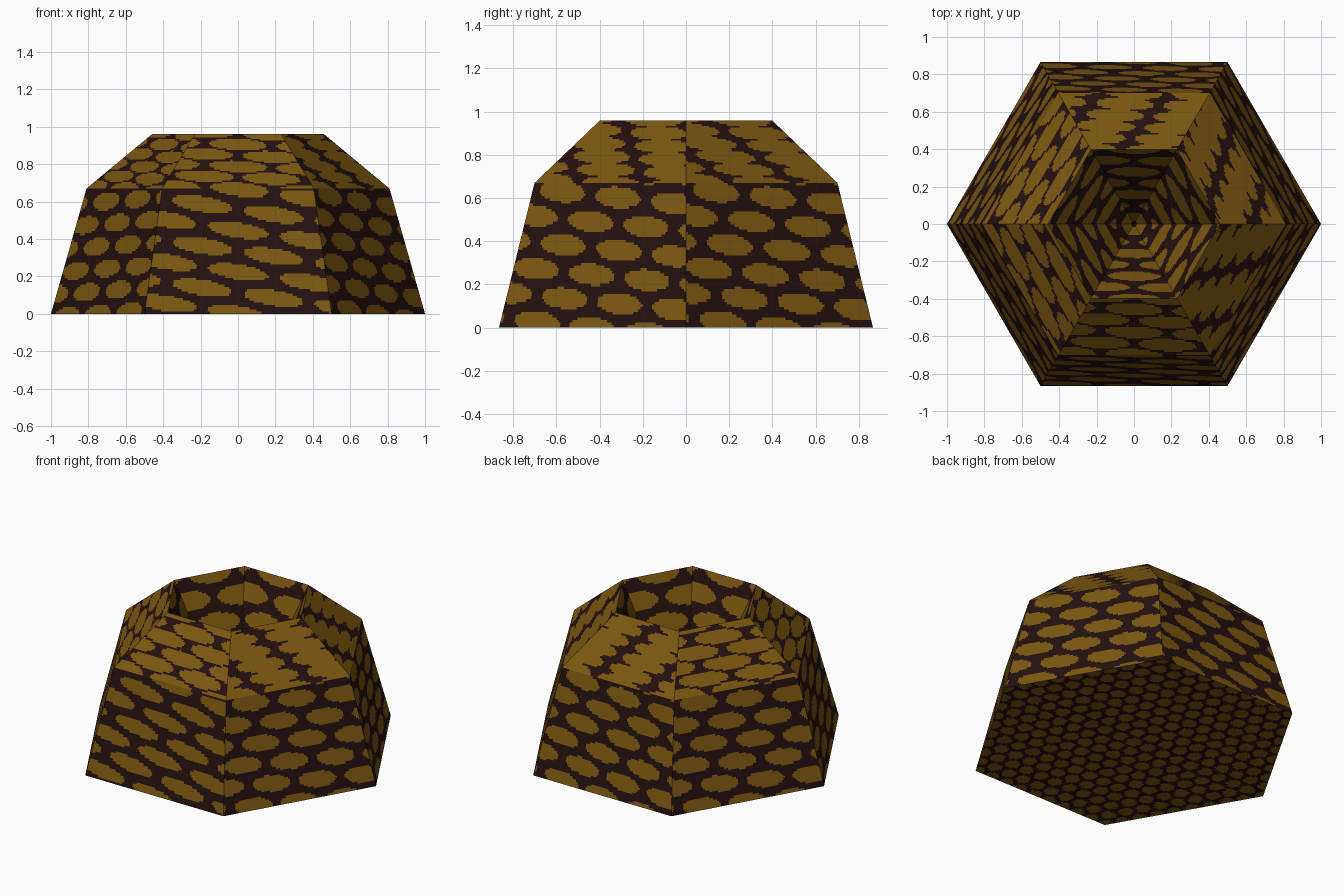
import bpy, bmesh, math
from mathutils import Vector

if "Cube" in bpy.data.objects:
    bpy.data.objects.remove(bpy.data.objects["Cube"])


def material(name, rgb):
    m = bpy.data.materials.new(name)
    m.diffuse_color = (*rgb, 1)
    m.use_nodes = True
    m.node_tree.nodes["Principled BSDF"].inputs["Base Color"].default_value = m.diffuse_color
    return m


MATS = [material("dark maroon", (0.0176, 0.0050, 0.0050)),
        material("golden brown", (0.200, 0.097, 0.0055))]


def in_dot(u, v, a, h, lean, tilt, rx, ry):
    """True inside an elliptical dot: spacing a, row height h, row shift lean, row slope tilt."""
    v += tilt * u
    r = v / h
    for k in (math.floor(r), math.floor(r) + 1):
        x = (u - k * lean) / a
        x = (x - round(x)) * a
        if (x / rx) ** 2 + ((r - k) * h / ry) ** 2 < 1:
            return True
    return False


def add_panel(bm, corners, origin, nu, nv, dots):
    """Flat panel cut into small cells; cells inside a dot become golden."""
    a, b, c, d = corners
    ax_u = (b - a).normalized()
    ax_v = (b - a).cross(d - a).normalized().cross(ax_u)
    grid = [[bm.verts.new(a.lerp(b, i / nu).lerp(d.lerp(c, i / nu), j / nv))
             for i in range(nu + 1)] for j in range(nv + 1)]
    for j in range(nv):
        for i in range(nu):
            f = bm.faces.new((grid[j][i], grid[j][i + 1], grid[j + 1][i + 1], grid[j + 1][i]))
            p = f.calc_center_median() - origin
            f.material_index = int(in_dot(p.dot(ax_u), p.dot(ax_v), *dots))


def finish(bm, name):
    bmesh.ops.remove_doubles(bm, verts=bm.verts[:], dist=1e-5)
    me = bpy.data.meshes.new(name)
    bm.to_mesh(me)
    bm.free()
    for m in MATS:
        me.materials.append(m)
    ob = bpy.data.objects.new(name, me)
    bpy.context.collection.objects.link(ob)


def ring_point(radius, z, i):
    t = math.radians(60 * i)
    return Vector((radius * math.cos(t), radius * math.sin(t), z))


def hex_band(name, low, high, nu, nv, dots_by_side):
    """Six panels between two hexagonal rings, each given as (radius, z)."""
    bm = bmesh.new()
    for i in range(6):
        quad = (ring_point(*low, i), ring_point(*low, i + 1),
                ring_point(*high, i + 1), ring_point(*high, i))
        add_panel(bm, quad, (quad[0] + quad[1]) / 2, nu, nv, dots_by_side(i))
    finish(bm, name)


# Dot layouts; sides count from the back right (0) round to the front (4)
def wall_dots(i):
    if i == 4:
        return (0.38, 0.115, 0.19, 0.15, 0.16, 0.043)
    if i == 3:
        return (0.33, 0.125, 0.165, -0.04, 0.135, 0.05)
    return (0.30, 0.125, 0.13, 0.09, 0.122, 0.05)


def shoulder_dots(i):
    lean = {0: -0.06, 5: -0.06, 1: 0.05}.get(i, 0.18)
    return (0.36, 0.085, lean, 0.06, 0.155, 0.045)


def cavity_dots(i):
    return (0.33, 0.15, 0.165, 0.05, 0.14, 0.06)


RIM = (0.46, 0.96)
SHOULDER = (0.81, 0.67)

# Outer shell and the steep central hollow
hex_band("lower_wall", (1, 0), SHOULDER, 80, 56, wall_dots)
hex_band("sloping_shoulder", SHOULDER, RIM, 64, 34, shoulder_dots)
hex_band("central_hollow", RIM, (0, 0.05), 36, 80, cavity_dots)

# Flat underside in two halves
bm = bmesh.new()
for s in (0, 3):
    add_panel(bm, (ring_point(1, 0, s), ring_point(1, 0, s + 3),
                   ring_point(1, 0, s + 2), ring_point(1, 0, s + 1)),
              Vector((0, 0, 0)), 120, 60, (0.11, 0.095, 0.055, 0, 0.044, 0.044))
finish(bm, "flat_base")
